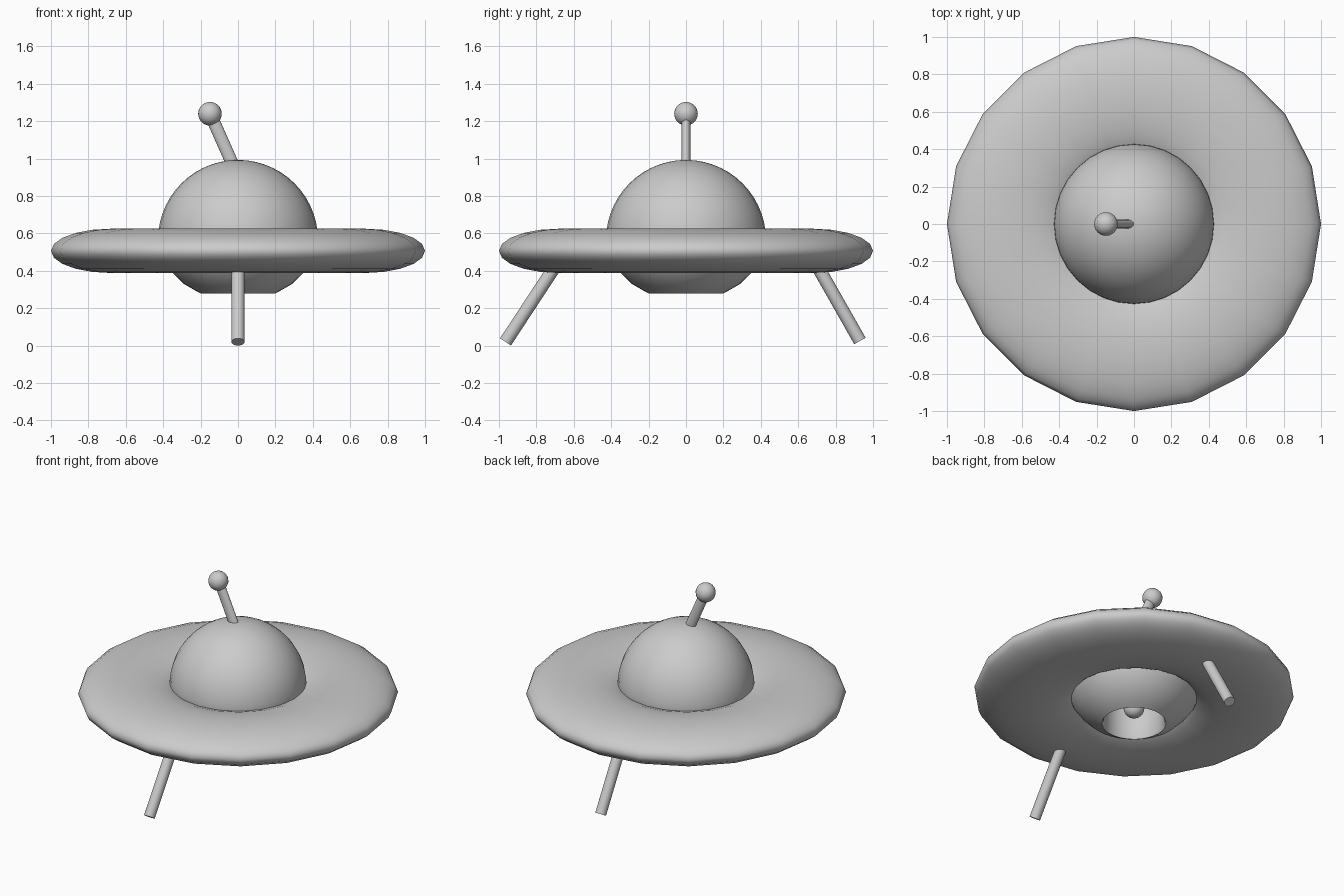
import bpy, math
from mathutils import Vector

cube = bpy.data.objects.get("Cube")
if cube:
    bpy.data.objects.remove(cube, do_unlink=True)

grey = bpy.data.materials.new("light_grey")
grey.use_nodes = True
color = (0.6, 0.6, 0.6, 1)
grey.diffuse_color = color
grey.node_tree.nodes["Principled BSDF"].inputs["Base Color"].default_value = color


def finish(name, angle=40):
    ob = bpy.context.object
    ob.name = name
    ob.data.materials.append(grey)
    bpy.ops.object.shade_smooth_by_angle(angle=math.radians(angle))
    return ob


def rod(name, start, end, radius, flat=1.0):
    a, b = Vector(start), Vector(end)
    bpy.ops.mesh.primitive_cylinder_add(vertices=24, radius=radius, depth=(b - a).length,
                                        location=(a + b) / 2)
    ob = finish(name)
    ob.scale.x = flat
    ob.rotation_euler = (b - a).to_track_quat('Z', 'Y').to_euler()
    return ob


def ball(name, location, radius):
    bpy.ops.mesh.primitive_uv_sphere_add(segments=24, ring_count=16, radius=radius, location=location)
    return finish(name)


def lathe(name, profile, sides):
    # Revolve (radius, height) points; a zero radius makes a pole
    verts, faces, rings = [], [], []
    for r, z in profile:
        n = sides if r > 0 else 1
        rings.append(range(len(verts), len(verts) + n))
        for i in range(n):
            t = 2 * math.pi * i / sides
            verts.append((r * math.cos(t), r * math.sin(t), z))
    for lo, hi in zip(rings, rings[1:]):
        for i in range(sides):
            j = (i + 1) % sides
            loop = [lo[i % len(lo)], lo[j % len(lo)], hi[j % len(hi)], hi[i % len(hi)]]
            faces.append(list(dict.fromkeys(loop)))
    mesh = bpy.data.meshes.new(name)
    mesh.from_pydata(verts, [], faces)
    ob = bpy.data.objects.new(name, mesh)
    bpy.context.collection.objects.link(ob)
    bpy.ops.object.select_all(action='DESELECT')
    ob.select_set(True)
    bpy.context.view_layer.objects.active = ob
    return finish(name)


# Flattened ring that forms the saucer
bpy.ops.mesh.primitive_torus_add(major_segments=20, minor_segments=20,
                                 major_radius=0.68, minor_radius=0.32, location=(0, 0, 0.507))
bpy.context.object.scale.z = 0.37
finish("saucer_ring", 60)

# Cabin: open underside recess, bowl, then round dome
recess = [(0, 0.5), (0.19, 0.5), (0.19, 0.3)]
bowl = [(0.2, 0.28), (0.225, 0.293), (0.29, 0.33), (0.35, 0.39), (0.385, 0.44), (0.415, 0.5)]
steps = 14
dome = [(0.428 * math.cos(a), 0.565 + 0.428 * math.sin(a))
        for a in (math.pi / 2 * i / steps for i in range(steps))] + [(0, 0.993)]
lathe("cabin", recess + bowl + dome, 32)

# Small bulb hanging in the underside recess
ball("underside_bulb", (0, 0, 0.39), 0.065)

# Tilted antenna with a ball on its tip
rod("antenna_rod", (-0.02, 0, 0.95), (-0.14, 0, 1.22), 0.034, 0.7)
ball("antenna_ball", (-0.15, 0, 1.24), 0.063)

# Two splayed legs
rod("front_leg", (0, -0.965, 0.02), (0, -0.65, 0.5), 0.035)
rod("back_leg", (0, 0.93, 0.025), (0, 0.66, 0.5), 0.035)
